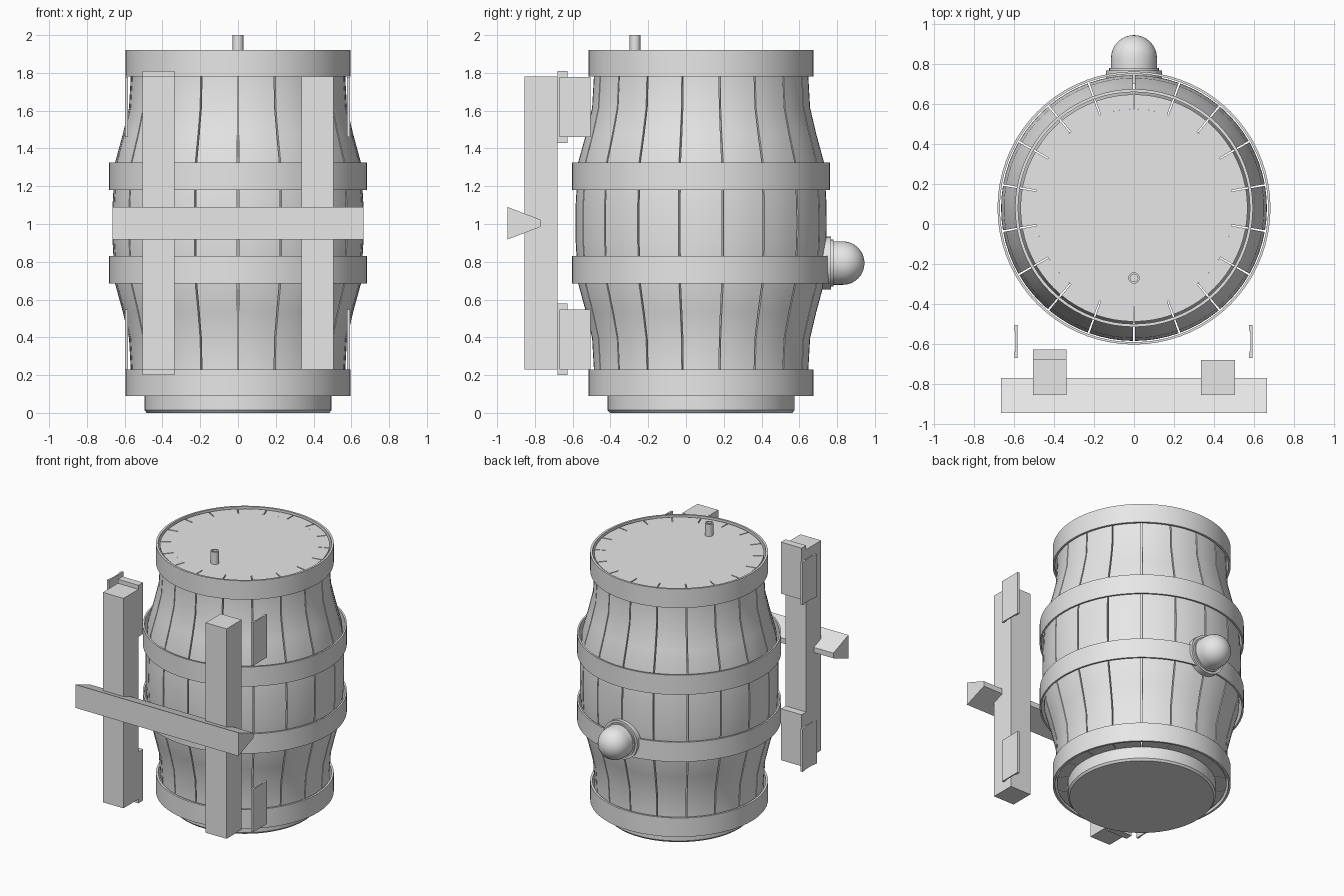
import bpy, bmesh, math
from mathutils import Matrix, Vector

cube = bpy.data.objects.get("Cube")
if cube:
    bpy.data.objects.remove(cube, do_unlink=True)

GREY = (0.8, 0.8, 0.8, 1)
mat = bpy.data.materials.new("plain_grey")
mat.use_nodes = True
mat.diffuse_color = GREY
mat.node_tree.nodes["Principled BSDF"].inputs["Base Color"].default_value = GREY

BARREL = Vector((0, 0.08, 0))
MID = 1.005          # mirror height of the barrel
parts = []


def finish(name, bm):
    bmesh.ops.remove_doubles(bm, verts=bm.verts, dist=1e-5)
    bmesh.ops.recalc_face_normals(bm, faces=bm.faces)
    mesh = bpy.data.meshes.new(name)
    bm.to_mesh(mesh)
    bm.free()
    mesh.materials.append(mat)
    obj = bpy.data.objects.new(name, mesh)
    bpy.context.collection.objects.link(obj)
    parts.append(obj)
    return obj


def sweep(bm, profile, start=0, angle=math.tau, steps=72):
    """Turn a closed (radius, height) profile about z; cap it if it is a sector."""
    rings = []
    for i in range(steps + 1):
        a = start + angle * i / steps
        rings.append([bm.verts.new((r * math.cos(a), r * math.sin(a), z)) for r, z in profile])
    n = len(profile)
    for one, two in zip(rings, rings[1:]):
        for j in range(n):
            k = (j + 1) % n
            bm.faces.new((one[j], one[k], two[k], two[j]))
    if angle < math.tau:
        bm.faces.new(rings[0])
        bm.faces.new(rings[-1])


def turned(name, profile, place, steps=72):
    bm = bmesh.new()
    sweep(bm, profile, steps=steps)
    bm.transform(place)
    return finish(name, bm)


def prism(name, outline, direction):
    """Extrude a closed outline of points along a direction."""
    bm = bmesh.new()
    face = bm.faces.new([bm.verts.new(p) for p in outline])
    new = bmesh.ops.extrude_face_region(bm, geom=[face])["geom"]
    bmesh.ops.translate(bm, vec=direction, verts=[v for v in new if isinstance(v, bmesh.types.BMVert)])
    return finish(name, bm)


def box(name, x, y, z):
    corners = [(x[0], y[0], z[0]), (x[1], y[0], z[0]), (x[1], y[1], z[0]), (x[0], y[1], z[0])]
    return prism(name, corners, (0, 0, z[1] - z[0]))


at_barrel = Matrix.Translation(BARREL)

# Solid core, showing as the lid centre and the foot
CORE = 0.495
turned("core", [(0, 0), (CORE - 0.012, 0), (CORE, 0.014), (CORE, 1.91), (0, 1.91)], at_barrel)

# Eighteen bulging staves with narrow slits between them
upper = [(0.665, 0), (0.664, 0.1), (0.651, 0.32), (0.61, 0.47), (0.577, 0.61), (0.568, 0.77), (0.568, 0.905)]
outer = [(r, MID - h) for r, h in reversed(upper[1:])] + [(r, MID + h) for r, h in upper]
stave = [(CORE, outer[0][1])] + outer + [(CORE, outer[-1][1])]
bm = bmesh.new()
pitch, slit = math.tau / 18, 0.013
for i in range(18):
    sweep(bm, stave, math.pi / 2 + i * pitch + slit / 2, pitch - slit, 4)
bm.transform(at_barrel)
finish("staves", bm)

# Four hoops
for name, low, high, radius, inner in (
        ("bottom_hoop", 0.09, 0.23, 0.595, 0.58), ("lower_hoop", 0.685, 0.83, 0.683, 0.671),
        ("upper_hoop", 1.18, 1.325, 0.683, 0.671), ("top_hoop", 1.78, 1.92, 0.595, 0.58)):
    turned(name, [(inner, low), (radius, low), (radius, high), (inner, high)], at_barrel)

# Small peg in the lid, with a shallow hollow
turned("lid_peg", [(0, 1.88), (0.028, 1.88), (0.028, 2), (0.019, 2), (0.019, 1.985), (0, 1.985)],
       Matrix.Translation((0, -0.27, 0)), 20)

# Round knob and its flange at the back
dome = [(0.115 * math.cos(t), 0.83 + 0.115 * math.sin(t)) for t in (i * math.pi / 16 for i in range(9))]
knob = [(0, 0.70), (0.14, 0.70), (0.14, 0.768), (0.124, 0.768), (0.124, 0.78), (0.115, 0.78)] + dome
turned("knob", knob, Matrix.Translation((0, 0, 0.793)) @ Matrix.Rotation(-math.pi / 2, 4, "X"), 40)

# Two front posts and the wedge-shaped rail across them
for name, x in (("right_post", (-0.505, -0.337)), ("left_post", (0.335, 0.505))):
    box(name, x, (-0.855, -0.68), (0.23, 1.78))
prism("cross_rail", [(-0.665, -0.945, 0.918), (-0.665, -0.77, 0.985),
                     (-0.665, -0.77, 1.023), (-0.665, -0.945, 1.09)], (1.33, 0, 0))

# Pads behind the right post
for name, z in (("lower_pad", (0.2, 0.58)), ("upper_pad", (1.43, 1.81))):
    box(name, (-0.505, -0.337), (-0.68, -0.627), z)

# Thin lipped plates beside the posts
for side, x in (("right", -0.583), ("left", 0.592)):
    for level, z in (("lower", 0.23), ("upper", 1.46)):
        section = [(0, -0.67), (0, -0.505), (-0.016, -0.505), (-0.016, -0.53),
                   (-0.009, -0.55), (-0.009, -0.625), (-0.016, -0.645), (-0.016, -0.67)]
        prism(f"{side}_{level}_plate", [(x + dx, y, z) for dx, y in section], (0, 0, 0.317))

# Smooth round surfaces, keep corners sharp
bpy.ops.object.select_all(action="DESELECT")
for obj in parts:
    obj.select_set(True)
bpy.context.view_layer.objects.active = parts[0]
bpy.ops.object.shade_smooth_by_angle(angle=math.radians(30))
